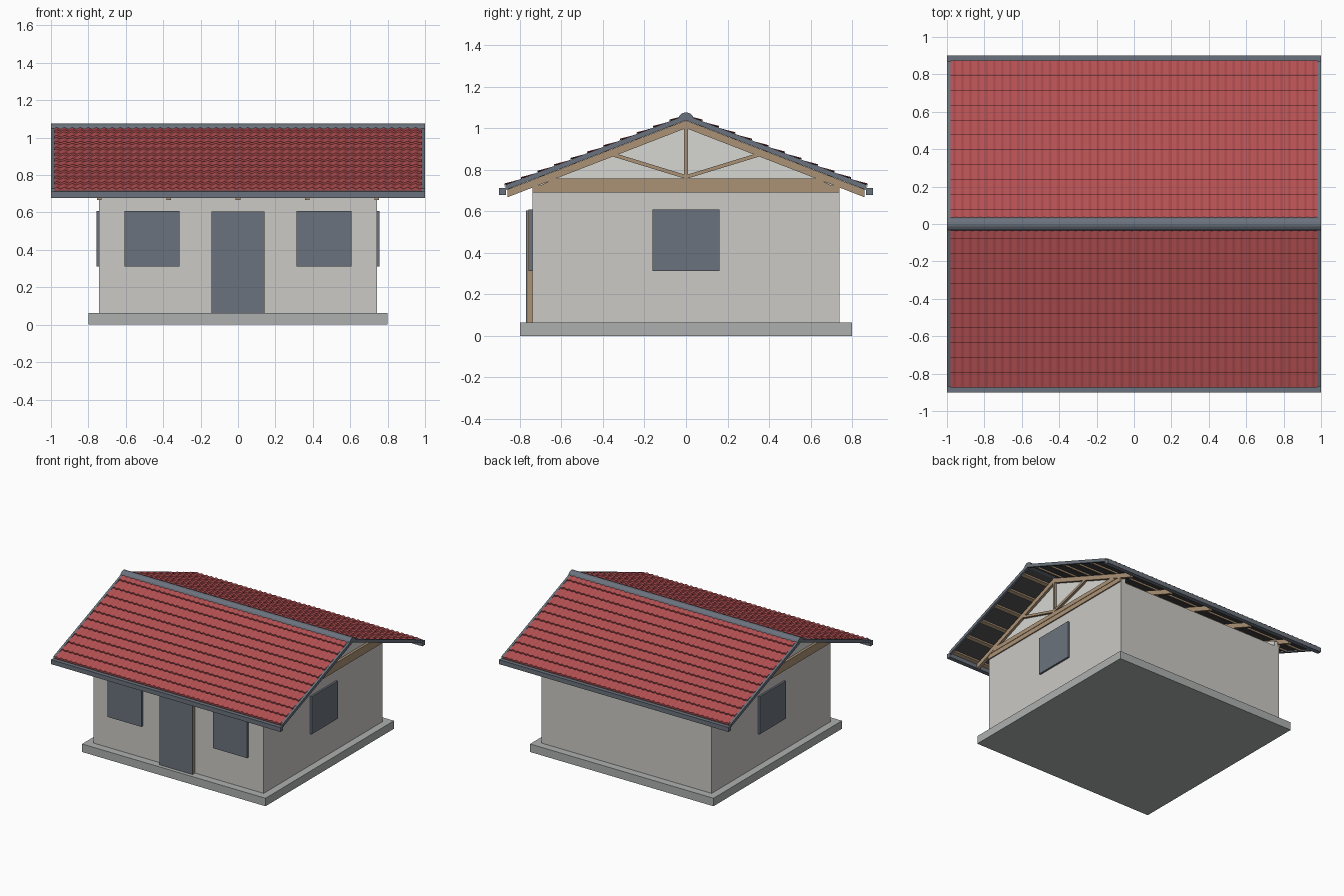
import bpy, bmesh, math

if "Cube" in bpy.data.objects:
    bpy.data.objects.remove(bpy.data.objects["Cube"])


def material(name, srgb):
    col = [((c + 0.055) / 1.055) ** 2.4 for c in srgb] + [1]
    m = bpy.data.materials.new(name)
    m.use_nodes = True
    m.diffuse_color = col
    m.node_tree.nodes["Principled BSDF"].inputs["Base Color"].default_value = col
    return m


PLASTER = material("plaster", (0.80, 0.79, 0.77))
GABLE = material("gable_white", (0.84, 0.84, 0.82))
CONCRETE = material("concrete", (0.68, 0.69, 0.69))
TIMBER = material("timber", (0.67, 0.57, 0.46))
SLATE = material("slate_blue", (0.42, 0.45, 0.49))
RED = material("red_tile", (0.72, 0.32, 0.33))
FELT = material("dark_felt", (0.30, 0.30, 0.31))

SLOPE = 0.387
EAVE = 0.87


def finish(name, bm, mat):
    bmesh.ops.recalc_face_normals(bm, faces=bm.faces)
    me = bpy.data.meshes.new(name)
    bm.to_mesh(me)
    bm.free()
    me.materials.append(mat)
    ob = bpy.data.objects.new(name, me)
    bpy.context.collection.objects.link(ob)
    return ob


def prism(name, shapes, spans, mat):
    """Extrude each (y, z) outline along x over each span."""
    bm = bmesh.new()
    for x0, x1 in spans:
        for pts in shapes:
            a = [bm.verts.new((x0, y, z)) for y, z in pts]
            b = [bm.verts.new((x1, y, z)) for y, z in pts]
            bm.faces.new(a)
            bm.faces.new(b[::-1])
            for i in range(len(pts)):
                j = (i + 1) % len(pts)
                bm.faces.new((a[i], a[j], b[j], b[i]))
    return finish(name, bm, mat)


def rect(y0, y1, z0, z1):
    return [(y0, z0), (y1, z0), (y1, z1), (y0, z1)]


def pitched(top, thick, y0, y1):
    """Band lying along the roof pitch, on both slopes."""
    out = []
    for s in (1, -1):
        za, zb = top - SLOPE * y0, top - SLOPE * y1
        out.append([(s * y0, za), (s * y1, zb), (s * y1, zb - thick), (s * y0, za - thick)])
    return out


def brace(y0, z0, y1, z1, w):
    d = math.hypot(y1 - y0, z1 - z0)
    ny, nz = -(z1 - z0) / d * w / 2, (y1 - y0) / d * w / 2
    return [(y0 + ny, z0 + nz), (y1 + ny, z1 + nz), (y1 - ny, z1 - nz), (y0 - ny, z0 - nz)]


def both(x0, x1):
    return [(x0, x1), (-x1, -x0)]


# Foundation and walls
prism("foundation_slab", [rect(-0.8, 0.8, 0, 0.063)], [(-0.8, 0.8)], CONCRETE)
prism("walls", [rect(-0.74, 0.74, 0.063, 0.69)], [(-0.742, 0.742)], PLASTER)
prism("gable_panels", [[(-0.74, 0.69), (0.74, 0.69), (0.74, 0.73), (0, 1.015), (-0.74, 0.73)]],
      both(0.70, 0.735), GABLE)

# Windows and door
prism("front_windows", [rect(-0.758, -0.735, 0.312, 0.608)], both(0.312, 0.608), SLATE)
prism("side_windows", [rect(-0.162, 0.162, 0.312, 0.608)], both(0.735, 0.757), SLATE)
prism("door_frame", [rect(-0.764, -0.735, 0.063, 0.604)], [(-0.143, 0.143)], TIMBER)
prism("door_leaf", [rect(-0.771, -0.764, 0.063, 0.604)], [(-0.143, 0.143)], SLATE)

# Roof trusses
truss = pitched(1.037, 0.037, 0, 0.86)
truss.append([(-0.70, 0.725), (0.70, 0.725), (0.635, 0.757), (-0.635, 0.757)])
truss.append(rect(-0.009, 0.009, 0.757, 1.005))
for s in (1, -1):
    truss.append(brace(0, 0.765, s * 0.35, 0.872, 0.018))
prism("roof_trusses", truss, [(x * 0.371 - 0.0125, x * 0.371 + 0.0125) for x in range(-2, 3)], TIMBER)
prism("gable_plates", [rect(-0.74, 0.74, 0.69, 0.725)], both(0.72, 0.751), TIMBER)

# Battens resting on the rafters, and the felt above them
battens = []
for k in range(6):
    y = 0.06 + k * 0.155
    battens += pitched(1.050, 0.014, y, y + 0.025)
prism("battens", battens, [(-0.985, 0.985)], TIMBER)
prism("roof_felt", pitched(1.055, 0.006, 0, EAVE), [(-0.985, 0.985)], FELT)

# Trim: verge boards, eave boards and ridge cap
prism("verge_boards", pitched(1.064, 0.026, 0, EAVE), both(0.982, 1.0), SLATE)
prism("eave_boards", [rect(0.867, 0.9, 0.677, 0.712), rect(-0.9, -0.867, 0.677, 0.712)],
      [(-1.0, 1.0)], SLATE)
cap = [(0.037 * math.cos(math.pi * i / 8), 1.043 + 0.033 * math.sin(math.pi * i / 8)) for i in range(9)]
prism("ridge_cap", [cap], [(-1.0, 1.0)], SLATE)

# Overlapping courses of rolled tiles
COLUMNS, STEPS, ROWS = 46, 6, 11
WIDTH = 0.981
course = (EAVE + 0.005) / ROWS


def roll(i):
    t = (i % STEPS) / STEPS
    return 0.004 * (1 + math.sin(2 * math.pi * t))


for side, label in ((-1, "front"), (1, "back")):
    bm = bmesh.new()
    for r in range(ROWS):
        y0, y1 = r * course, (r + 1) * course
        z0, z1 = 1.055 - SLOPE * y0, 1.055 - SLOPE * y1
        prev = None
        for i in range(COLUMNS * STEPS + 1):
            x = -WIDTH + 2 * WIDTH * i / (COLUMNS * STEPS)
            h = roll(i)
            cur = [bm.verts.new((x, side * y, z)) for y, z in
                   ((y0, z0 + h), (y1, z1 + 0.010 + h), (y1 - 0.003, z1))]
            if prev:
                for a in (0, 1):
                    quad = (prev[a], cur[a], cur[a + 1], prev[a + 1])
                    bm.faces.new(quad if side > 0 else quad[::-1])
            prev = cur
    tiles = finish(label + "_roof_tiles", bm, RED)
    # Keep the upper side of every course facing outward
    if sum(p.normal.z for p in tiles.data.polygons) < 0:
        tiles.data.flip_normals()
    bpy.ops.object.select_all(action="DESELECT")
    tiles.select_set(True)
    bpy.context.view_layer.objects.active = tiles
    bpy.ops.object.shade_smooth_by_angle(angle=math.radians(50))
